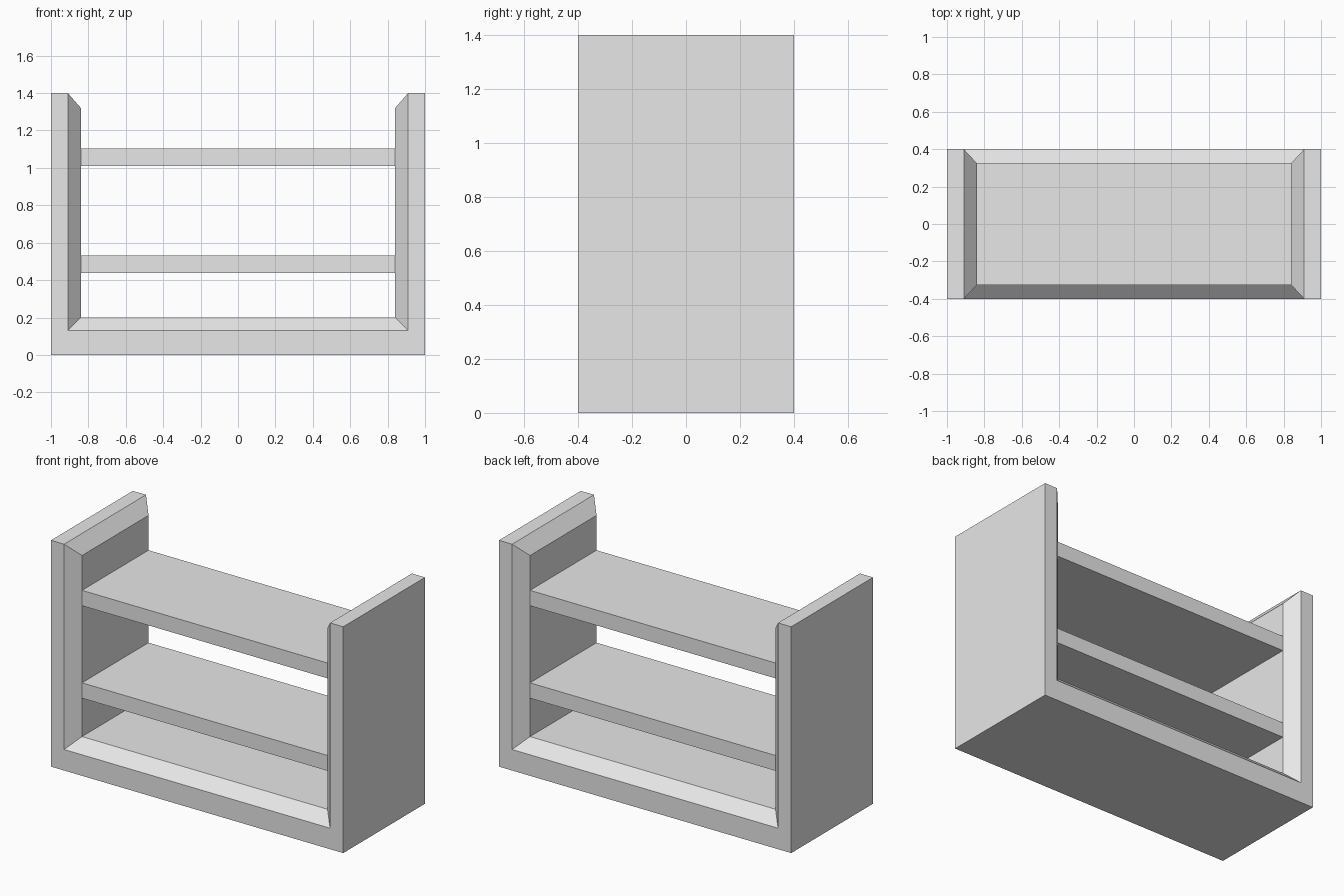
import bpy
import bmesh

default = bpy.data.objects.get("Cube")
if default:
    bpy.data.objects.remove(default, do_unlink=True)

# Single flat colour
grey = bpy.data.materials.new("light_grey")
grey.use_nodes = True
colour = (0.8, 0.8, 0.8, 1)
grey.diffuse_color = colour
grey.node_tree.nodes["Principled BSDF"].inputs["Base Color"].default_value = colour


def add_object(name, bm):
    bmesh.ops.recalc_face_normals(bm, faces=bm.faces)
    mesh = bpy.data.meshes.new(name)
    bm.to_mesh(mesh)
    bm.free()
    mesh.materials.append(grey)
    obj = bpy.data.objects.new(name, mesh)
    bpy.context.collection.objects.link(obj)
    return obj


HALF_DEPTH, INNER_DEPTH = 0.4, 0.325
INNER_WIDTH = 0.84

# U-shaped frame: outer, rim and raised inner outlines (half width, floor, top, half depth)
outlines = [(1.0, 0.0, 1.4, HALF_DEPTH),
            (0.91, 0.13, 1.4, HALF_DEPTH),
            (INNER_WIDTH, 0.20, 1.32, INNER_DEPTH)]
ring = [(o, -1) for o in outlines] + [(o, 1) for o in reversed(outlines)]

bm = bmesh.new()
loops = []
for (w, floor, top, depth), side in ring:
    path = [(-w, top), (-w, floor), (w, floor), (w, top)]
    loops.append([bm.verts.new((x, side * depth, z)) for x, z in path])

# Skin between neighbouring outlines, all the way round the section
for i, a in enumerate(loops):
    b = loops[(i + 1) % len(loops)]
    for k in range(3):
        bm.faces.new((a[k], a[k + 1], b[k + 1], b[k]))

# Flat top and sloping inner edge of each side panel
for end in (0, 3):
    for i in (0, 1):
        bm.faces.new([loops[j][end] for j in (i, i + 1, 4 - i, 5 - i)])
add_object("frame", bm)

# Two shelves spanning the side panels
for name, z in (("lower_shelf", 0.485), ("upper_shelf", 1.057)):
    bm = bmesh.new()
    bmesh.ops.create_cube(bm, size=1)
    bmesh.ops.scale(bm, vec=(2 * INNER_WIDTH, 2 * INNER_DEPTH, 0.095), verts=bm.verts)
    shelf = add_object(name, bm)
    shelf.location.z = z
